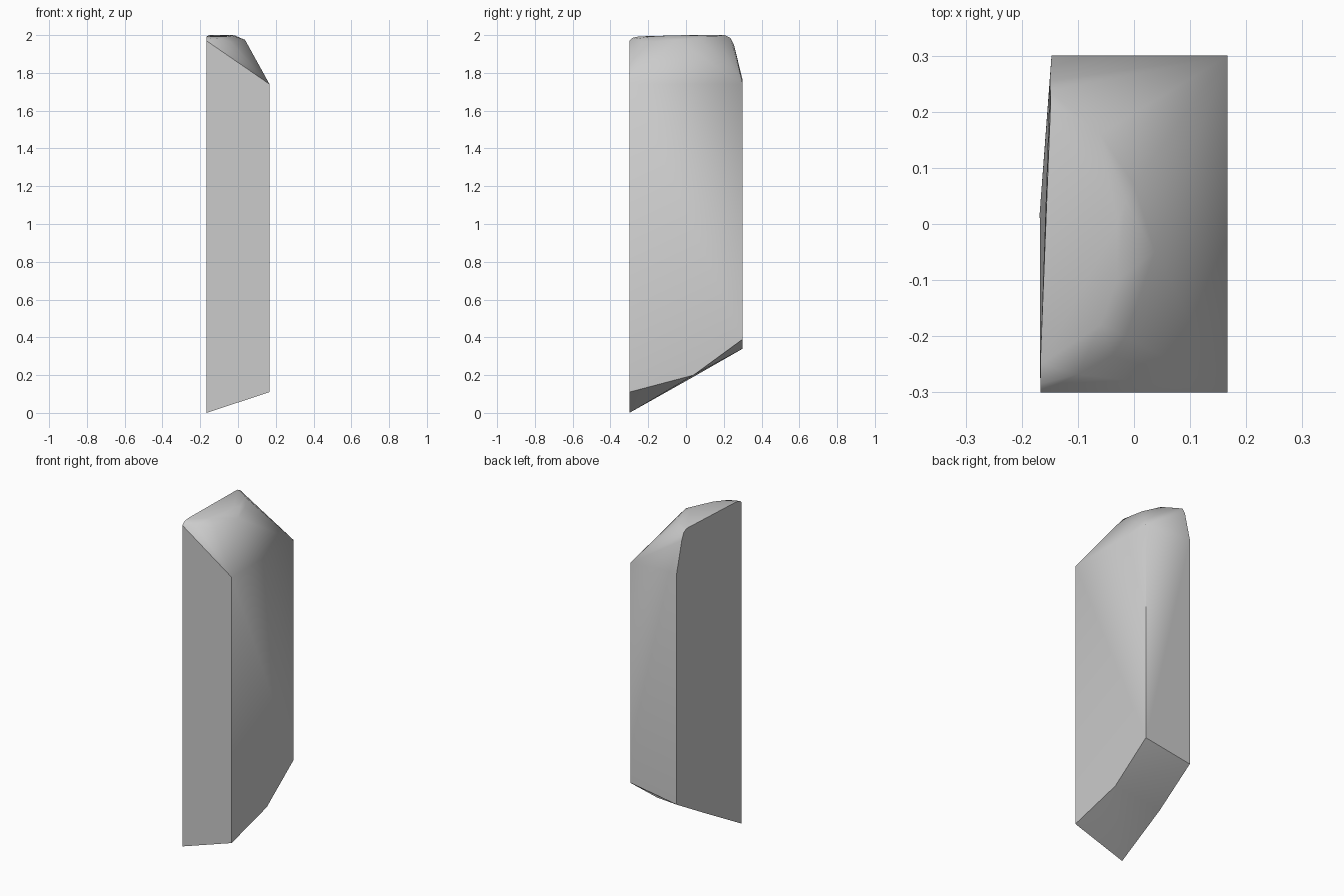
import bpy
import bmesh

# Remove the default cube
cube = bpy.data.objects.get("Cube")
if cube:
    bpy.data.objects.remove(cube, do_unlink=True)

# Single plain grey material
GREY = (0.6, 0.6, 0.6, 1.0)
grey = bpy.data.materials.new("plain grey")
grey.use_nodes = True
grey.diffuse_color = GREY
bsdf = next(n for n in grey.node_tree.nodes if n.type == "BSDF_PRINCIPLED")
bsdf.inputs["Base Color"].default_value = GREY

# Slanted underside: two corners at the front, a fold, two corners at the back
underside = [
    (-0.167, -0.30, 0.00), (0.167, -0.30, 0.11),
    (-0.168, 0.02, 0.18), (0.167, 0.04, 0.20),
    (-0.147, 0.30, 0.34), (0.167, 0.30, 0.39),
]
# Upper rim of the four walls
rim = [
    (-0.167, -0.30, 1.97), (0.167, -0.30, 1.74),
    (0.167, 0.30, 1.74), (-0.147, 0.30, 1.76),
]
# Curved shoulder around the cap
shoulder = [
    (-0.167, -0.285, 1.985), (-0.10, -0.268, 1.98), (-0.04, -0.235, 1.965),
    (-0.015, -0.20, 1.965), (0.037, -0.05, 1.975), (0.0, 0.07, 1.985),
    (-0.03, 0.15, 1.97), (-0.07, 0.20, 1.965), (-0.15, 0.255, 1.945),
]
# Nearly flat crown
crown = [
    (-0.167, -0.25, 1.993), (-0.06, -0.18, 1.993), (-0.03, -0.10, 1.997),
    (-0.015, 0.04, 1.997), (-0.06, 0.16, 1.995), (-0.149, 0.235, 1.985),
    (-0.149, 0.205, 2.0), (-0.03, 0.0, 2.0),
]

# Wrap the solid around its section points
bm = bmesh.new()
for p in underside + rim + shoulder + crown:
    bm.verts.new(p)
hull = bmesh.ops.convex_hull(bm, input=bm.verts)
unused = {v for v in hull["geom_interior"] + hull["geom_unused"]
          if isinstance(v, bmesh.types.BMVert)}
bmesh.ops.delete(bm, geom=list(unused), context="VERTS")
bmesh.ops.recalc_face_normals(bm, faces=bm.faces)

mesh = bpy.data.meshes.new("faceted_pillar")
bm.to_mesh(mesh)
bm.free()
mesh.materials.append(grey)
pillar = bpy.data.objects.new("faceted_pillar", mesh)
bpy.context.scene.collection.objects.link(pillar)

# Soft cap, crisp wall edges
bpy.ops.object.select_all(action="DESELECT")
pillar.select_set(True)
bpy.context.view_layer.objects.active = pillar
bpy.ops.object.shade_smooth_by_angle(angle=0.6)
